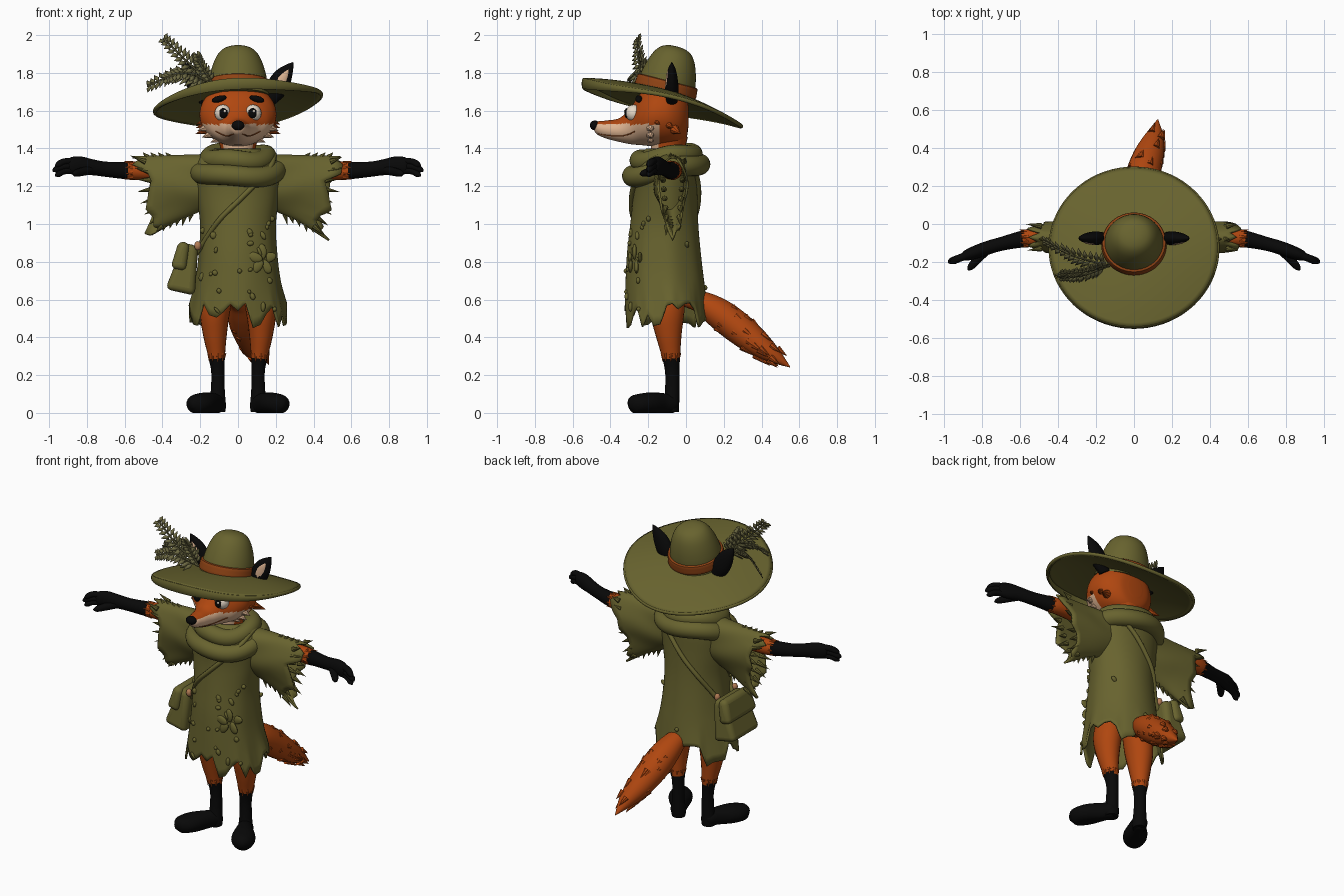
import bpy, bmesh, math, random
from mathutils import Vector as V, Matrix

if "Cube" in bpy.data.objects:
    bpy.data.objects.remove(bpy.data.objects["Cube"])
rng, TAU, sin, cos = random.Random(4), math.tau, math.sin, math.cos


def material(name, *rgb):
    m = bpy.data.materials.new(name)
    m.diffuse_color = (*rgb, 1)
    m.use_nodes = True
    m.node_tree.nodes["Principled BSDF"].inputs["Base Color"].default_value = m.diffuse_color
    return m


OLIVE = material("olive cloth", .138, .125, .028)
ORANGE = material("orange fur", .43, .062, .005)
BLACK = material("black fur", .0025, .0025, .0025)
CREAM = material("cream fur", .72, .45, .28)
BROWN = material("brown leather", .27, .055, .007)
FERN = material("fern green", .15, .14, .055)
WHITE = material("eye white", .82, .72, .60)
BUCKLE = material("copper buckle", .45, .2, .09)


def finish(name, bm, mats, rule=None):
    bmesh.ops.recalc_face_normals(bm, faces=bm.faces)
    for f in bm.faces:
        f.material_index = rule(f.calc_center_median()) if rule else 0
    me = bpy.data.meshes.new(name)
    bm.to_mesh(me)
    bm.free()
    for m in mats:
        me.materials.append(m)
    ob = bpy.data.objects.new(name, me)
    bpy.context.collection.objects.link(ob)
    return ob


def loft(name, rings, mats, rule=None, caps=True, closed=False, thick=0):
    bm = bmesh.new()
    rs = [[bm.verts.new(p) for p in r] for r in rings]
    n = len(rs[0])
    for a, b in zip(rs, rs[1:] + rs[:1] if closed else rs[1:]):
        for i in range(n):
            bm.faces.new((a[i], a[(i + 1) % n], b[(i + 1) % n], b[i]))
    if caps and not closed:
        bm.faces.new(rs[0])
        bm.faces.new(rs[-1])
    ob = finish(name, bm, mats, rule)
    if thick:
        ob.modifiers.new("thickness", 'SOLIDIFY').thickness = thick
    return ob


def spline(rows, sub):
    out = []
    for i in range(len(rows) - 1):
        p = [rows[max(0, min(len(rows) - 1, i + k))] for k in (-1, 0, 1, 2)]
        for t in [j / sub for j in range(sub)]:
            out.append([.5 * (2 * b + (c - a) * t + (2 * a - 5 * b + 4 * c - d) * t * t
                              + (3 * b - a - 3 * c + d) * t ** 3) for a, b, c, d in zip(*p)])
    return out + [list(rows[-1])]


def tube(name, rows, mats, ref=(0, 0, 1), n=20, sub=5, rule=None, closed=False, axis=None):
    """Rows of x, y, z, side radius, upright radius; nothing goes below the floor."""
    rows = spline(rows, sub) if sub > 1 else rows
    P, m, rings = [V(r[:3]) for r in rows], len(rows), []
    for i, r in enumerate(rows):
        t = V(axis) if axis else (P[(i + 1) % m] - P[i - 1]) if closed else (P[min(i + 1, m - 1)] - P[max(i - 1, 0)])
        u = V(ref).cross(t).normalized()
        v = t.normalized().cross(u)
        ring = [P[i] + u * max(r[3], .002) * cos(TAU * k / n) + v * max(r[4], .002) * sin(TAU * k / n) for k in range(n)]
        rings.append([V((q.x, q.y, max(q.z, 0))) for q in ring])
    return loft(name, rings, mats, rule, closed=closed)


def ball(name, c, size, mat, rot=0):
    bm = bmesh.new()
    M = Matrix.Translation(c) @ Matrix.Rotation(rot, 4, 'Y') @ Matrix.Diagonal((*size, 1))
    bmesh.ops.create_uvsphere(bm, u_segments=20, v_segments=12, radius=1, matrix=M)
    return finish(name, bm, [mat])


def tufts(name, items, mat):
    """Pointed locks: position, direction, length, radius."""
    bm = bmesh.new()
    for p, d, l, r in items:
        d = V(d).normalized()
        M = Matrix.Translation(V(p) + d * l / 2) @ d.to_track_quat('Z', 'Y').to_matrix().to_4x4()
        bmesh.ops.create_cone(bm, segments=8, radius1=r, radius2=0, depth=l, cap_ends=True, matrix=M)
    return finish(name, bm, [mat])


def ragged(n, step, size):
    knots = [rng.random() ** 1.6 * size for _ in range(n // step)]
    return [knots[i // step] + (knots[(i // step + 1) % len(knots)] - knots[i // step]) * (i % step) / step for i in range(n)]


# Tunic: ellipses (z, half width, half depth, centre y) with a torn hem
prof = spline([(1.40, .12, .11, -.10), (1.36, .20, .15, -.10), (1.28, .235, .17, -.11), (1.15, .22, .17, -.11),
               (1.0, .2, .18, -.115), (.85, .207, .195, -.117), (.7, .225, .208, -.112), (.585, .258, .22, -.105)], 4)
N, rag = 120, ragged(120, 3, .15)
loft("tunic", [[V((rx * (1 + .025 * sin(7 * a) * (1.4 - z) + .04 * w * rag[k] / .15) * cos(a), cy + ry * sin(a), z - w * rag[k]))
                for k in range(N) for a in [TAU * k / N]]
               for j, (z, rx, ry, cy) in enumerate(prof) for w in [max(0, (j - len(prof) + 5) / 4)]], [OLIVE], caps=False, thick=.012)


def body_y(x, z, side):
    _, rx, ry, cy = min(prof, key=lambda r: abs(r[0] - z))
    return cy + side * ry * math.sqrt(max(0, 1 - (x / rx) ** 2))


# Torn scraps and a leaf-shaped patch on the tunic
for i in range(26):
    x, z, side = rng.uniform(-.2, .21), rng.uniform(.54, 1.05), rng.choice((-1, -1, -1, 1))
    ball("tunic_scrap", (x, body_y(x, z, side), z), (rng.uniform(.008, .018), .012, rng.uniform(.01, .026)), OLIVE, rng.uniform(-1, 1))
for a in [TAU * i / 5 + .3 for i in range(5)]:
    x, z = .125 + .038 * cos(a), .81 + .042 * sin(a)
    ball("leaf_patch", (x, body_y(x, z, -1), z), (.042, .012, .026), OLIVE, -a)
# Cowl: two drooping rolls
for nm, rx, ry, cz, dip, r in (("cowl_lower", .205, .18, 1.285, .035, .054), ("cowl_upper", .15, .14, 1.352, .02, .054)):
    tube(nm, [(rx * cos(a), -.105 + ry * sin(a), cz + dip * sin(a) + .008 * sin(3 * a + 1), r, r)
              for a in [TAU * k / 56 for k in range(56)]], [OLIVE], sub=1, closed=True)
# Neck and head
tube("neck", [(0, -.10, 1.28, .085, .085), (0, -.10, 1.36, .085, .085), (0, -.09, 1.47, .11, .1)],
     [ORANGE, CREAM], ref=(0, 1, 0), n=32, rule=lambda c: int(c.y < -.14))
HEAD = [(.012, 1.57, .05, .06), (0, 1.57, .11, .12), (-.04, 1.575, .165, .155), (-.1, 1.58, .198, .17),
        (-.18, 1.575, .2, .163), (-.24, 1.555, .165, .137), (-.29, 1.522, .105, .1), (-.35, 1.498, .07, .064),
        (-.42, 1.5, .052, .048), (-.47, 1.508, .036, .034), (-.49, 1.512, .01, .01)]
tube("head", [(0, y, z, rx, rz) for y, z, rx, rz in HEAD], [ORANGE, CREAM], n=80, sub=8, axis=(0, -1, 0),
     rule=lambda c: int(c.y < -.14 and c.z < 1.512 + .016 * min(1, abs(c.x) / .15) + .012 * (c.y < -.3)))
ball("nose", (0, -.483, 1.522), (.034, .026, .026), BLACK)


def snout_x(y, z):
    _, cz, rx, rz = min(spline(HEAD, 8), key=lambda r: abs(r[0] - y))
    return rx * math.sqrt(max(0, 1 - ((z - cz) / rz) ** 2))


for s, side in ((1, "right"), (-1, "left")):
    # Face
    ball("eye_" + side, (s * .08, -.277, 1.587), (.044, .043, .045), WHITE)
    ball("pupil_" + side, (s * .077, -.312, 1.587), (.023, .014, .027), BLACK)
    ball("eye_glint_" + side, (s * .077 + .007, -.325, 1.597), (.007, .004, .007), WHITE)
    ball("brow_" + side, (s * .1, -.25, 1.662), (.04, .018, .017), BLACK, s * .25)
    tube("mouth_" + side, [(s * snout_x(y, z), y, z, .003, .003) for y, z in
                           ((-.465, 1.478), (-.42, 1.47), (-.38, 1.466), (-.34, 1.466), (-.3, 1.476), (-.27, 1.49))], [BROWN], n=6)
    tufts("cheek_fur_" + side, [((s * .16, y, z), (s, .5, -.35), .075, .026)
                                for y, z in ((-.17, 1.55), (-.1, 1.53), (-.06, 1.5))], ORANGE)
    tufts("jowl_fur_" + side, [((s * x, -.19, z), (s, .2, -.4), .062, .028)
                               for x, z in ((.16, 1.515), (.135, 1.48), (.09, 1.455))], CREAM)
    # Ears poking through the brim, with pale fronts
    ear = [(.165, 1.65, .035, .03), (.2, 1.712, .056, .036), (.235, 1.775, .051, .03), (.268, 1.823, .028, .018), (.292, 1.856, .002, .002)]
    tube("ear_" + side, [(s * x, -.075, z, r, q) for x, z, r, q in ear], [BLACK], ref=(0, 1, 0))
    tube("inner_ear_" + side, [(s * (.22 + (x - .22) * .66), -.095 + q * .12, 1.74 + (z - 1.74) * .66, r * .66, q * .55)
                               for x, z, r, q in ear], [CREAM], ref=(0, 1, 0))
    # Wide draped sleeve with a torn opening
    n, tear, rings = 60, ragged(60, 3, .1), []
    for t in [j / 12 for j in range(13)]:
        ring = []
        for k, a in enumerate(TAU * k / 60 for k in range(60)):
            h = (1 - cos(a)) / 2
            p = V((.12 + .37 * t, 0, 1.372 - .012 * t)).lerp(V((.12 + .28 * t, 0, 1.10 - .12 * t)), h)
            p += V((1, 0, -.9 * h)) * tear[k] * max(0, t - .7) * 3.3
            p.y = -.09 + .02 * t + (.11 - .02 * t) * sin(a) * (1 - .3 * h) * (1 + .08 * sin(9 * h + 5 * t))
            ring.append(V((p.x * s, p.y, p.z)))
        rings.append(ring)
    loft("sleeve_" + side, rings, [OLIVE], caps=False, thick=.012)
    tufts("sleeve_scraps_" + side,
          [((s * (.49 - .09 * h), -.07 + y * (1 - .5 * h), 1.33 - .34 * h), (s, y * 2, .4 - 1.3 * h), rng.uniform(.04, .09), .016)
           for h in [i / 7 for i in range(8)] for y in (-.06, .06)] +
          [((s * (.25 + .035 * k), -.08, 1.05 - .014 * k), (s * .2, 0, -1), rng.uniform(.03, .06), .014) for k in range(5)] +
          [((s * (.36 + .04 * k), -.08, 1.355), (s * .6, 0, .6), .035, .014) for k in range(4)], OLIVE)
    # Arm, fingers and thumb
    tube("arm_" + side, [(s * x, y, z, r, q) for x, y, z, r, q in (
        (.25, -.08, 1.285, .05, .05), (.5, -.07, 1.283, .05, .05), (.59, -.08, 1.283, .044, .046),
        (.7, -.105, 1.29, .036, .04), (.77, -.125, 1.30, .036, .042), (.84, -.15, 1.308, .034, .05),
        (.89, -.168, 1.308, .026, .042), (.91, -.175, 1.306, .008, .015))], [ORANGE, BLACK], rule=lambda c: int(abs(c.x) > .585))
    for dz in (.025, 0, -.025):
        tube("finger_" + side, [(s * .85, -.155, 1.308 + dz, .02, .02), (s * .92, -.18, 1.305 + dz, .02, .018),
                                (s * (.965 - .5 * abs(dz)), -.196, 1.288 + dz, .017, .016),
                                (s * (.98 - .5 * abs(dz)), -.202, 1.28 + dz, .004, .004)], [BLACK], n=10)
    tube("thumb_" + side, [(s * .77, -.13, 1.29, .025, .025), (s * .82, -.18, 1.278, .023, .023),
                           (s * .86, -.225, 1.268, .018, .018), (s * .875, -.243, 1.264, .004, .004)], [BLACK], n=10)
    circle = [(cos(TAU * k / 9), sin(TAU * k / 9)) for k in range(9)]
    tufts("elbow_fur_" + side, [((s * .56, -.077 + .034 * c, 1.284 + .036 * d), (s, .3 * c, .3 * d), .045, .016) for c, d in circle], ORANGE)
    # Leg and foot
    tube("leg_" + side, [(s * x, y, z, r, q) for x, y, z, r, q in (
        (.10, -.1, .66, .08, .09), (.122, -.1, .54, .08, .092), (.122, -.092, .42, .064, .07), (.114, -.08, .31, .046, .05),
        (.107, -.073, .22, .035, .038), (.107, -.073, .12, .037, .038), (.108, -.078, .04, .044, .042), (.108, -.078, .005, .04, .04))],
        [ORANGE, BLACK], ref=(0, 1, 0), rule=lambda c: int(c.z < .285))
    tube("foot_" + side, [(s * x, y, z, r, q) for x, y, z, r, q in (
        (.095, -.045, .04, .01, .02), (.105, -.065, .045, .042, .046), (.135, -.125, .05, .05, .055),
        (.175, -.19, .05, .068, .058), (.205, -.24, .048, .07, .054), (.23, -.28, .045, .05, .045), (.243, -.302, .04, .01, .015))], [BLACK])
    tufts("knee_fur_" + side, [((s * .114 + .038 * c, -.08 + .041 * d, .315), (.08 * c, .08 * d, -1), .045, .014) for c, d in circle], ORANGE)
# Bushy tail
TAIL = [(-.01, .0, .60, .04, .04), (.01, .08, .585, .065, .06), (.03, .17, .53, .086, .08), (.05, .27, .455, .09, .085),
        (.08, .37, .375, .078, .072), (.108, .46, .308, .05, .045), (.125, .55, .243, .003, .003)]
tube("tail", TAIL, [ORANGE])
items = []
for x, y, z, r, _ in spline(TAIL, 3)[7:-3]:
    for a in [rng.random() * TAU for _ in range(4)]:
        off = V((cos(a), .62 * sin(a), .78 * sin(a)))
        items.append((V((x, y, z)) + off * r * .84, V((.25, .78, -.62)) + off * .04, .065, .02))
tufts("tail_fur", items, ORANGE)


# Hat: tilted wavy brim with a rolled front, crown and band
def brim_point(r, a):
    x, y = .44 * r * cos(a), -.125 + .417 * r * sin(a)
    return V((x, y, 1.70 - .27 * (y + .125) + .085 * x - .06 * r * r + .012 * r * r * sin(3 * a + .6)))


ob = loft("hat_brim", [[brim_point(.25 + .05 * j, TAU * k / 72) for k in range(72)] for j in range(16)], [OLIVE], caps=False, thick=.022)
ob.modifiers[0].offset = 0
tube("brim_edge", [(*(brim_point(1, a) - V((0, 0, r - .011))), .011, r) for a in [TAU * k / 72 for k in range(72)]
                   for r in [.011 + .02 * max(0, -sin(a)) ** 2]], [OLIVE], n=10, sub=1, closed=True)
tilt = Matrix.Translation((0, -.112, 1.695)) @ Matrix.Rotation(-.25, 4, 'X')
for nm, pts, m in (("hat_crown", [(.165, -.02), (.155, .06), (.148, .1), (.134, .15), (.112, .2), (.082, .234), (.042, .25), (.004, .253)], OLIVE),
                   ("hat_band", [(.15, .005), (.171, .008), (.171, .035), (.166, .062), (.145, .066)], BROWN)):
    loft(nm, [[tilt @ V((r * cos(TAU * k / 48), r * .97 * sin(TAU * k / 48), z)) for k in range(48)] for r, z in spline(pts, 3)], [m])
# Fern fronds tucked in the band
for mid, tip, w in (((-.27, -.25, 1.86), (-.395, -.26, 1.985), .085), ((-.31, -.17, 1.79), (-.48, -.09, 1.73), .09),
                    ((-.27, -.27, 1.80), (-.39, -.285, 1.77), .075), ((-.20, -.23, 1.85), (-.22, -.24, 1.90), .045)):
    path = spline([(-.13, -.22, 1.74), mid, tip], 7)
    tube("fern_stem", [(*p, .006, .006) for p in path], [FERN], n=6, sub=1, ref=(0, 1, .2))
    bm = bmesh.new()
    for j in range(2, len(path) - 1):
        p, d = V(path[j]), (V(path[j + 1]) - V(path[j - 1])).normalized()
        for s in (1, -1):
            out = (d.cross(V((0, -1, .8))).normalized() * s + d * .5).normalized() * w * (1.1 - .7 * j / len(path))
            bm.faces.new([bm.verts.new(q) for q in (p, p + out * .4 + d * .016, p + out, p + out * .5 - d * .014)])
    finish("fern_leaves", bm, [FERN]).modifiers.new("thickness", 'SOLIDIFY').thickness = .005
# Satchel with flap, buckles and shoulder strap
bagM = Matrix.Translation((-.278, -.09, .765)) @ Matrix.Rotation(.22, 4, 'Y')
for nm, c, size, taper in (("satchel", (0, 0, 0), (.16, .28, .26), .5), ("satchel_flap", (-.036, 0, .06), (.085, .3, .15), .7)):
    bm = bmesh.new()
    bmesh.ops.create_cube(bm, size=1)
    for v in bm.verts:
        k = taper if v.co.z > 0 else 1
        v.co = bagM @ (V((v.co.x * size[0] * k, v.co.y * size[1] * (.7 + .3 * k), v.co.z * size[2])) + V(c))
    b = finish(nm, bm, [OLIVE]).modifiers.new("rounding", 'BEVEL')
    b.width, b.segments = .032, 4
front = [(-.19, .89), (-.1, 1.02), (0, 1.12), (.09, 1.21), (.17, 1.3)]
back = [(.15, 1.32), (.07, 1.24), (-.02, 1.13), (-.11, 1.02), (-.18, .9)]
path = [(-.225, -.17, .84)] + [(x, body_y(x, z, -1) - .006, z) for x, z in front] + [(.19, -.1, 1.37)] \
    + [(x, body_y(x, z, 1) + .006, z) for x, z in back] + [(-.225, -.04, .84)]
tube("shoulder_strap", [(*p, .014, .014) for p in path], [OLIVE], n=10, ref=(.3, .2, 1))
for y in (-.2, -.02):
    ball("strap_buckle", (-.213, y, .885), (.018, .018, .024), BUCKLE)
# Smooth surfaces, keeping sharp edges
for ob in bpy.context.scene.objects:
    ob.select_set(True)
    bpy.context.view_layer.objects.active = ob
bpy.ops.object.shade_smooth_by_angle(angle=math.radians(40))
